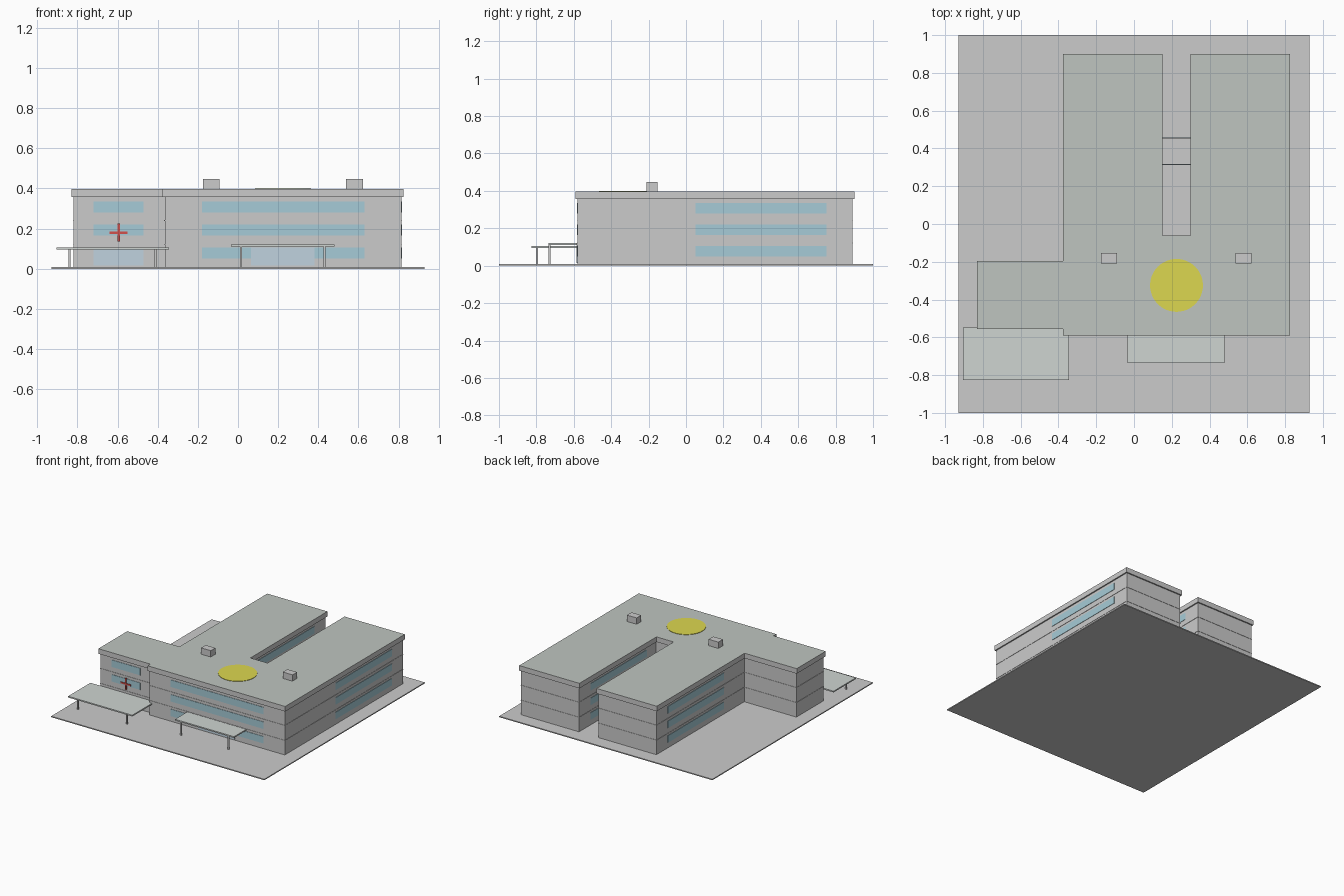
import bpy, bmesh, math

if "Cube" in bpy.data.objects:
    bpy.data.objects.remove(bpy.data.objects["Cube"])


def material(name, rgb):
    m = bpy.data.materials.new(name)
    m.diffuse_color = (*rgb, 1)
    m.use_nodes = True
    m.node_tree.nodes["Principled BSDF"].inputs["Base Color"].default_value = m.diffuse_color
    return m


GLASS = material("glass", (0.38, 0.60, 0.68))
DOOR = material("door_glass", (0.53, 0.65, 0.74))
ROOF = material("roof_top", (0.52, 0.56, 0.53))
CANOPY = material("canopy_top", (0.62, 0.66, 0.64))
YELLOW = material("pad_yellow", (0.72, 0.68, 0.08))
RED = material("sign_red", (0.65, 0.08, 0.07))


def finish(bm, name, mat=None):
    bmesh.ops.recalc_face_normals(bm, faces=bm.faces)
    me = bpy.data.meshes.new(name)
    bm.to_mesh(me)
    bm.free()
    ob = bpy.data.objects.new(name, me)
    bpy.context.collection.objects.link(ob)
    if mat:
        me.materials.append(mat)
    return ob


def prism(name, pts, z0, z1, mat=None):
    bm = bmesh.new()
    base = bm.faces.new([bm.verts.new((x, y, z0)) for x, y in pts])
    top = bmesh.ops.extrude_face_region(bm, geom=[base], use_keep_orig=True)["geom"]
    for v in top:
        if isinstance(v, bmesh.types.BMVert):
            v.co.z = z1
    return finish(bm, name, mat)


def box(name, x0, x1, y0, y1, z0, z1, mat=None):
    return prism(name, [(x0, y0), (x1, y0), (x1, y1), (x0, y1)], z0, z1, mat)


def footprint(d):
    """Building outline, inset by d from the roof edge."""
    l, m, r, b = -0.83 + d, -0.375 + d, 0.825 - d, 0.9 - d
    return [(l, -0.555 + d), (m, -0.555 + d), (m, -0.59 + d), (r, -0.59 + d),
            (r, b), (0.3 + d, b), (0.3 + d, -0.06 - d), (0.15 - d, -0.06 - d),
            (0.15 - d, b), (m, b), (m, -0.195 - d), (l, -0.195 - d)]


# Ground slab
box("ground_slab", -0.93, 0.93, -1, 1, 0, 0.008)

# Walls, floor bands and roof slab with a paler top
prism("walls", footprint(0.01), 0.008, 0.36)
for i, z in enumerate((0.12, 0.238)):
    prism(f"floor_band_{i}", footprint(0.0075), z, z + 0.004)
roof = prism("roof_slab", footprint(0), 0.357, 0.397)
roof.data.materials.append(None)
roof.data.materials.append(ROOF)
for p in roof.data.polygons:
    if p.normal.z > 0.5:
        p.material_index = 1

# Window strips on each storey
T = 0.003
for i, z in enumerate((0.05, 0.165, 0.28)):
    h = z + 0.055
    box(f"front_window_{i}", -0.18, 0.63, -0.58 - T, -0.575, z, h, GLASS)
    if i:
        box(f"side_wing_window_{i}", -0.72, -0.47, -0.545 - T, -0.54, z, h, GLASS)
    for side, x, s in (("right", 0.815, 1), ("left", -0.365, -1),
                       ("court_west", 0.14, 1), ("court_east", 0.31, -1)):
        a, b = sorted((x - 0.003 * s, x + T * s))
        box(f"{side}_window_{i}", a, b, 0.05, 0.75, z, h, GLASS)

# Entrance doors
box("main_entrance", 0.065, 0.38, -0.586, -0.575, 0.015, 0.107, DOOR)
box("side_entrance", -0.72, -0.47, -0.551, -0.54, 0.015, 0.095, DOOR)

# Bridge across the courtyard, glazed on both sides
box("bridge", 0.14, 0.31, 0.315, 0.455, 0.124, 0.24)
for n, y in (("front", 0.313), ("back", 0.455)):
    box(f"bridge_glass_{n}", 0.14, 0.31, y, y + 0.002, 0.165, 0.22, GLASS)

# Canopies on slim posts
for n, x0, x1, y0, y1, z, posts, py in (
        ("side", -0.905, -0.345, -0.825, -0.547, 0.095, (-0.84, -0.41), -0.797),
        ("main", -0.035, 0.48, -0.735, -0.582, 0.112, (0.015, 0.43), -0.73)):
    box(f"{n}_canopy", x0, x1, y0, y1, z, z + 0.01, CANOPY)
    for i, x in enumerate(posts):
        box(f"{n}_canopy_post_{i}", x - 0.005, x + 0.005, py - 0.005, py + 0.005, 0.008, z)

# Rooftop units
for i, x in enumerate((-0.133, 0.58)):
    box(f"roof_unit_{i}", x - 0.042, x + 0.042, -0.21, -0.153, 0.395, 0.447)

# Round landing pad
pad = [(0.225 + 0.14 * math.cos(a * math.tau / 48),
        -0.325 + 0.14 * math.sin(a * math.tau / 48)) for a in range(48)]
prism("landing_pad", pad, 0.395, 0.4, YELLOW)

# Plain plus-shaped wall sign
box("sign_bar", -0.64, -0.55, -0.553, -0.545, 0.174, 0.186, RED)
box("sign_upright", -0.601, -0.589, -0.553, -0.545, 0.135, 0.225, RED)
